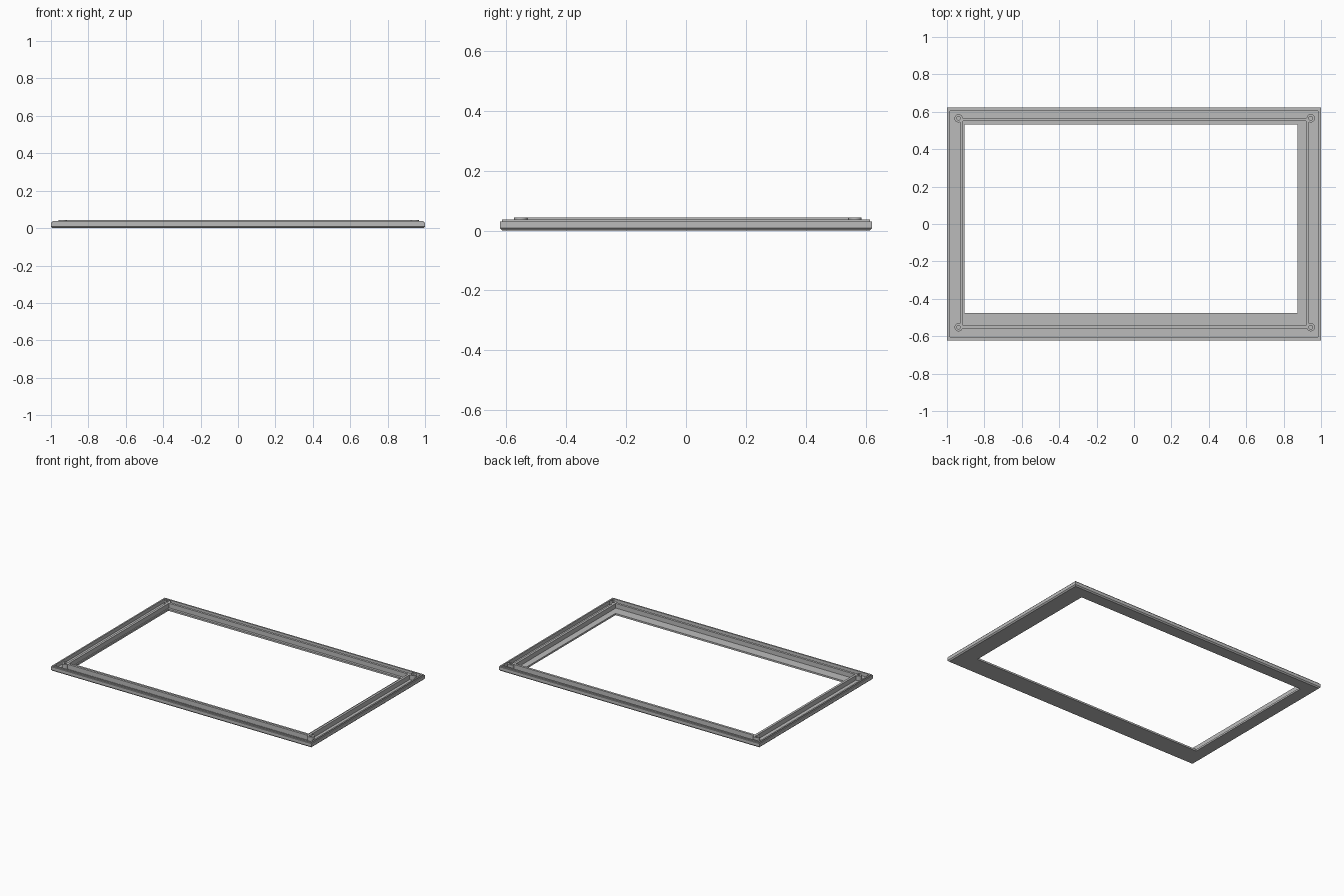
import bpy, bmesh, math

cube = bpy.data.objects.get("Cube")
if cube:
    bpy.data.objects.remove(cube, do_unlink=True)

grey = bpy.data.materials.new("plain grey")
grey.use_nodes = True
colour = (0.5, 0.5, 0.5, 1)
grey.diffuse_color = colour
grey.node_tree.nodes["Principled BSDF"].inputs["Base Color"].default_value = colour


def inset(rect, d):
    x0, x1, y0, y1 = rect
    return (x0 + d, x1 - d, y0 + d, y1 - d)


def finish(name, bm):
    bmesh.ops.recalc_face_normals(bm, faces=bm.faces)
    mesh = bpy.data.meshes.new(name)
    bm.to_mesh(mesh)
    bm.free()
    mesh.materials.append(grey)
    obj = bpy.data.objects.new(name, mesh)
    bpy.context.collection.objects.link(obj)
    return obj


def closed_loft(name, rings):
    """Join rings of points one after another, the last back to the first."""
    bm = bmesh.new()
    loops = [[bm.verts.new(p) for p in ring] for ring in rings]
    for a, b in zip(loops, loops[1:] + loops[:1]):
        for i in range(len(a)):
            j = (i + 1) % len(a)
            bm.faces.new((a[i], a[j], b[j], b[i]))
    return finish(name, bm)


def rect_ring(rect, z):
    x0, x1, y0, y1 = rect
    return [(x0, y0, z), (x1, y0, z), (x1, y1, z), (x0, y1, z)]


def circle_ring(x, y, r, z, n=24):
    return [(x + r * math.cos(math.tau * i / n), y + r * math.sin(math.tau * i / n), z)
            for i in range(n)]


outer = (-1, 1, -0.622, 0.622)
opening = (-0.907, 0.875, -0.477, 0.533)
rib_in = (-0.915, 0.919, -0.543, 0.55)
rib_out = inset(rib_in, -0.016)
floor, rim, lip, top = 0.012, 0.03, 0.037, 0.044

# Frame: chamfered base, stepped outer lip, channel, inner rib and ledge
profile = [
    (opening, 0), (inset(outer, 0.008), 0), (outer, 0.008), (outer, rim),
    (inset(outer, 0.007), rim), (inset(outer, 0.007), lip),
    (inset(outer, 0.017), lip), (inset(outer, 0.017), floor),
    (rib_out, floor), (rib_out, top), (rib_in, top), (rib_in, floor),
    (opening, floor),
]
closed_loft("bezel_frame", [rect_ring(r, z) for r, z in profile])

# Hollow screw bosses at the rib corners
for side, x in (("right", -0.938), ("left", 0.945)):
    for end, y in (("front", -0.552), ("back", 0.565)):
        steps = [(0.022, floor), (0.022, top), (0.01, top), (0.01, floor)]
        boss = closed_loft(f"{end}_{side}_screw_boss",
                           [circle_ring(x, y, r, z) for r, z in steps])
        bpy.context.view_layer.objects.active = boss
        boss.select_set(True)
        bpy.ops.object.shade_smooth_by_angle(angle=math.radians(40))
        boss.select_set(False)
